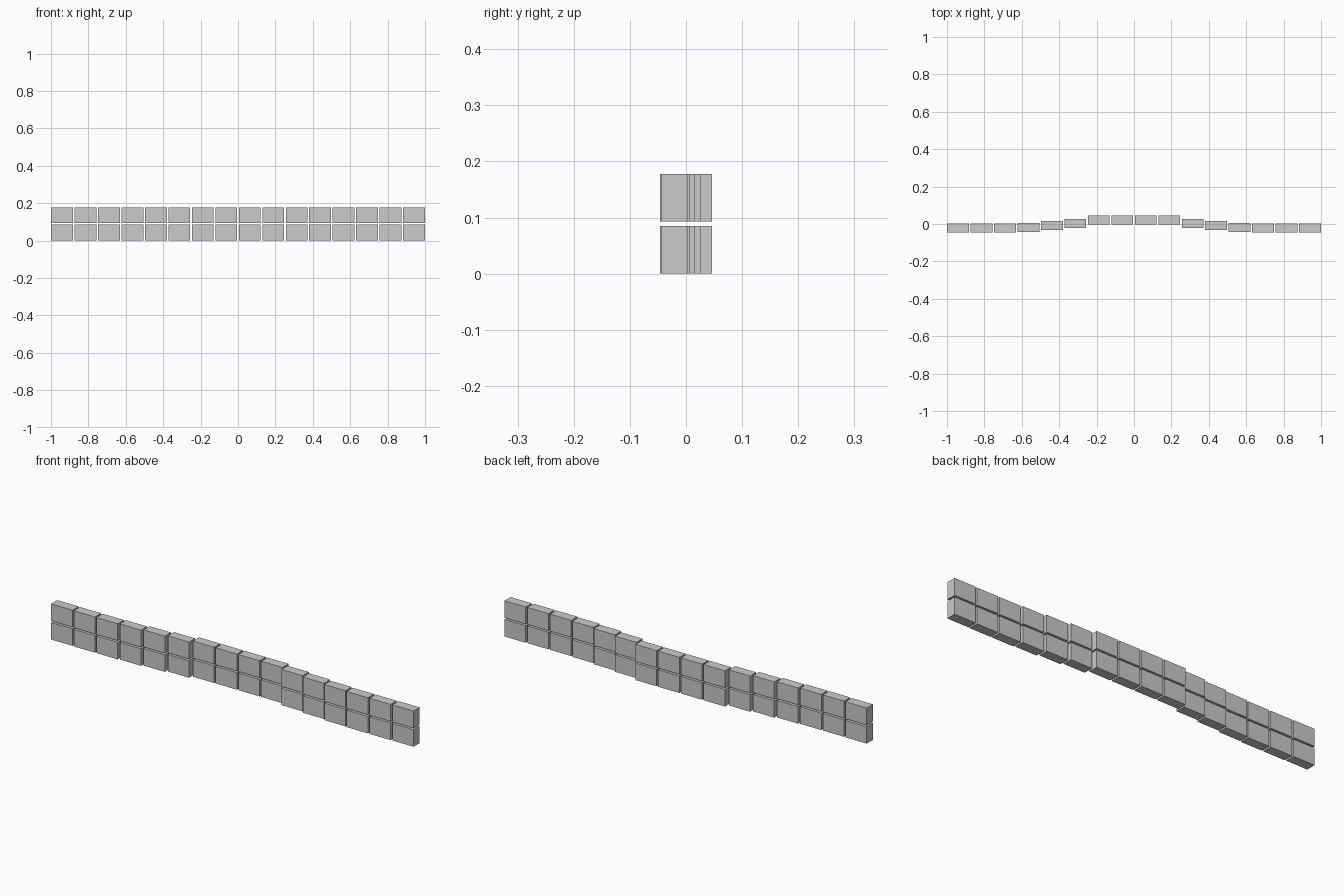
import bpy

if "Cube" in bpy.data.objects:
    bpy.data.objects.remove(bpy.data.objects["Cube"])

COLS, WIDTH, DEPTH, HEIGHT = 16, 0.117, 0.0485, 0.085
PITCH = (2 - WIDTH) / (COLS - 1)
ROW_PITCH = 0.093
# Rear-face position of each column, from the outer end to the middle
BACK_Y = [0.004, 0.0025, 0.0025, 0.0065, 0.0155, 0.0265, 0.046, 0.046]


def block(name, x, y, z):
    bpy.ops.mesh.primitive_cube_add(size=1, location=(x, y, z))
    ob = bpy.context.object
    ob.name = name
    ob.scale = (WIDTH, DEPTH, HEIGHT)
    bpy.ops.object.transform_apply(location=False, rotation=False, scale=True)


# Two rows of slabs following a shallow, mirrored bow
for row, label in enumerate(("lower", "upper")):
    for i, back in enumerate(BACK_Y):
        x = 1 - WIDTH / 2 - i * PITCH
        for side, sx in (("left", -x), ("right", x)):
            block(f"{label}_block_{side}_{i + 1}", sx, back - DEPTH / 2,
                  HEIGHT / 2 + row * ROW_PITCH)
